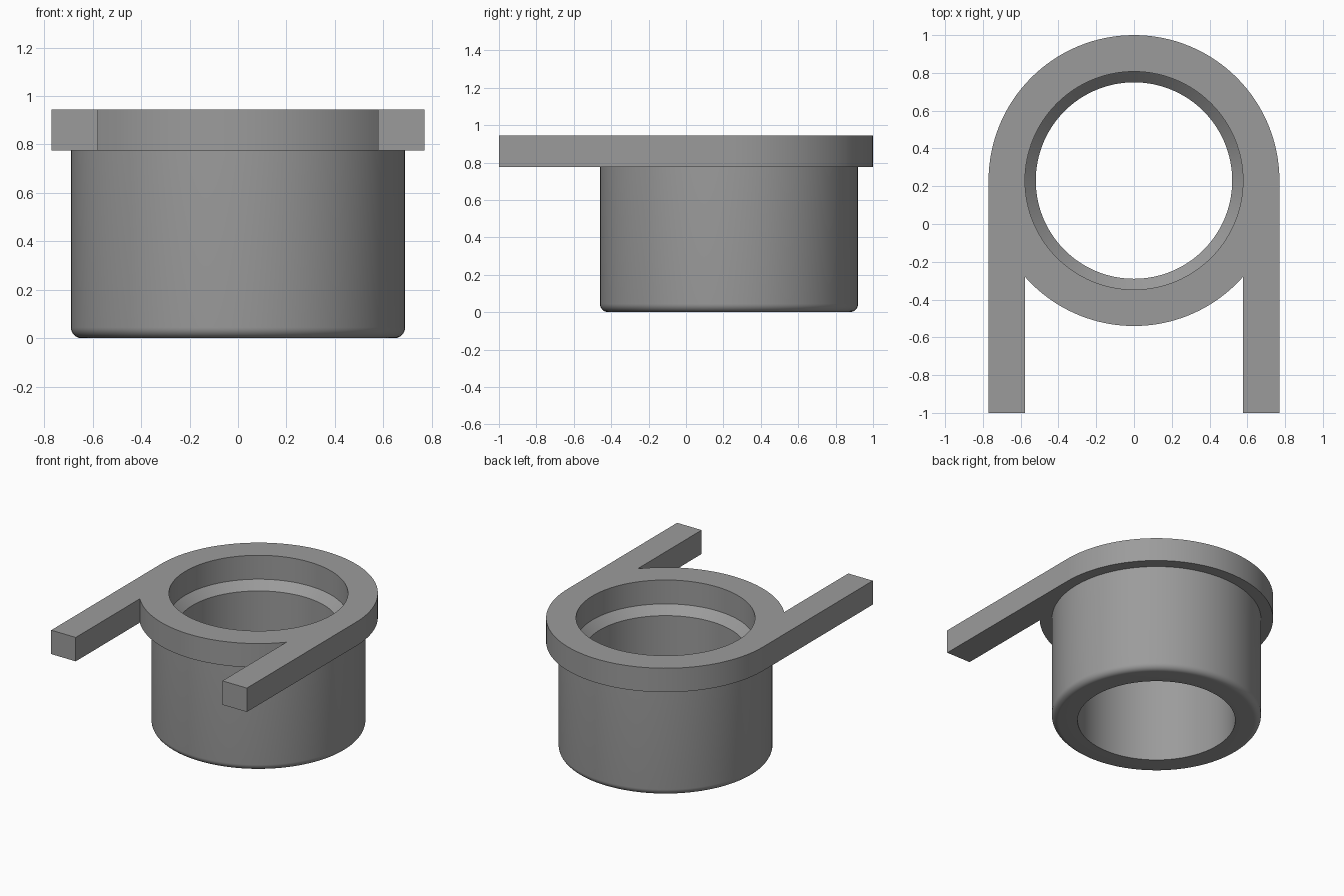
import bpy, bmesh, math

if "Cube" in bpy.data.objects:
    bpy.data.objects.remove(bpy.data.objects["Cube"])

CY = 0.23                      # ring centre along y
R_OUT, R_BODY, R_SEAT, R_BORE = 0.77, 0.69, 0.577, 0.52
Z_LOW, Z_TOP, FILLET = 0.775, 0.945, 0.045
SEG = 128

grey = bpy.data.materials.new("mid grey")
grey.diffuse_color = (0.33, 0.33, 0.33, 1)
grey.use_nodes = True
grey.node_tree.nodes["Principled BSDF"].inputs["Base Color"].default_value = grey.diffuse_color

bm = bmesh.new()


def loop(points, z):
    """Closed ring of vertices at one height."""
    vs = [bm.verts.new((x, y, z)) for x, y in points]
    for a, b in zip(vs, vs[1:] + vs[:1]):
        bm.edges.new((a, b))
    return vs


def circle(r):
    return [(r * math.cos(2 * math.pi * i / SEG), CY + r * math.sin(2 * math.pi * i / SEG))
            for i in range(SEG)]


def wall(a, b):
    """Quads joining two matching rings."""
    n = len(a)
    for i in range(n):
        j = (i + 1) % n
        bm.faces.new((a[i], a[j], b[j], b[i]))


def cap(outer, inner):
    """Flat face with a hole between two rings."""
    edges = [bm.edges.get((r[i - 1], r[i])) for r in (outer, inner) for i in range(len(r))]
    bmesh.ops.triangle_fill(bm, edges=edges, use_beauty=True, normal=(0, 0, 1))


def arc(a0, a1, n):
    return [(R_OUT * math.cos(a0 + (a1 - a0) * i / n), CY + R_OUT * math.sin(a0 + (a1 - a0) * i / n))
            for i in range(n + 1)]


# Hollow body: seat, conical ledge, bore, underside and rounded bottom edge
profile = [(R_SEAT, Z_TOP), (R_SEAT, Z_LOW), (R_BORE, Z_LOW - 0.057), (R_BORE, 0)]
for i in range(9):
    t = math.pi / 2 * i / 8
    profile.append((R_BODY - FILLET + FILLET * math.sin(t), FILLET - FILLET * math.cos(t)))
profile.append((R_BODY, Z_LOW))
rings = [loop(circle(r), z) for r, z in profile]
for a, b in zip(rings, rings[1:]):
    wall(a, b)

# Flange outline: round back, two straight arms, round front between them
notch = math.acos(R_SEAT / R_OUT)
outline = arc(0, math.pi, 64)
outline += [(-R_OUT, -1), (-R_SEAT, -1)]
outline += arc(math.pi + notch, 2 * math.pi - notch, 40)
outline += [(R_SEAT, -1), (R_OUT, -1)]
low, top = loop(outline, Z_LOW), loop(outline, Z_TOP)
wall(low, top)
cap(top, rings[0])
cap(low, rings[-1])

bmesh.ops.recalc_face_normals(bm, faces=bm.faces)
mesh = bpy.data.meshes.new("flanged_sleeve")
bm.to_mesh(mesh)
bm.free()
mesh.materials.append(grey)
sleeve = bpy.data.objects.new("flanged_sleeve", mesh)
bpy.context.collection.objects.link(sleeve)
bpy.context.view_layer.objects.active = sleeve
sleeve.select_set(True)
bpy.ops.object.shade_smooth_by_angle(angle=math.radians(30))
